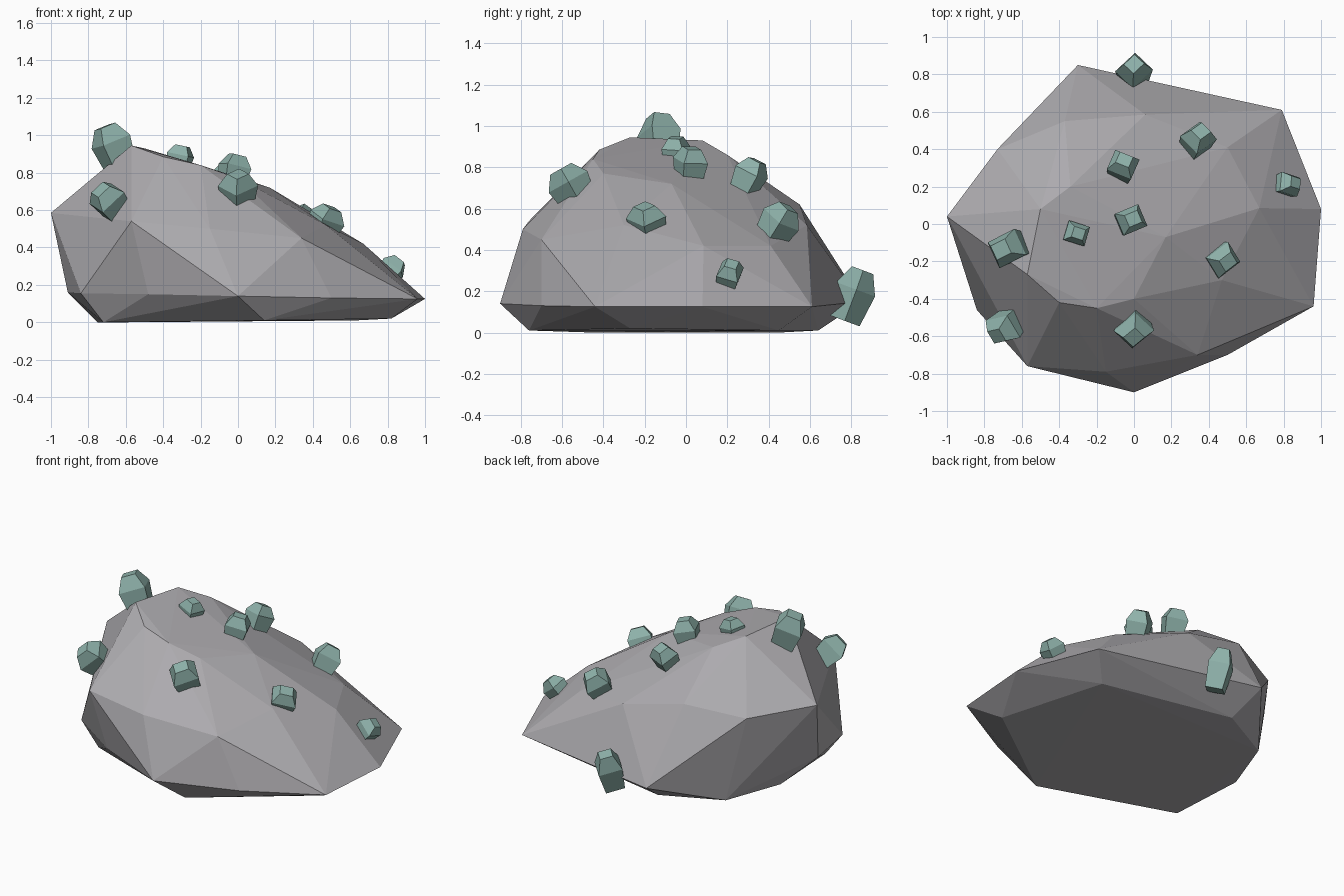
import bpy, bmesh
from mathutils import Vector, Matrix

if "Cube" in bpy.data.objects:
    bpy.data.objects.remove(bpy.data.objects["Cube"])


def material(name, rgb):
    m = bpy.data.materials.new(name)
    m.diffuse_color = (*rgb, 1)
    m.use_nodes = True
    m.node_tree.nodes["Principled BSDF"].inputs["Base Color"].default_value = m.diffuse_color
    return m


stone = material("grey stone", (0.42, 0.41, 0.43))
teal = material("pale teal crystal", (0.27, 0.44, 0.40))


def finish(bm, name, mat):
    bmesh.ops.recalc_face_normals(bm, faces=bm.faces)
    me = bpy.data.meshes.new(name)
    bm.to_mesh(me)
    bm.free()
    me.materials.append(mat)
    ob = bpy.data.objects.new(name, me)
    bpy.context.collection.objects.link(ob)
    return ob


# Boulder: flat-faceted hull through its base, widest rim, shoulders and crown
base = [(.82, -.27, .02), (.63, .45, .01), (-.24, .64, .01), (-.61, .45, 0),
        (-.75, .07, 0), (-.72, -.45, 0), (.14, -.76, .01)]
rim = [(0, -.9, .14), (.5, -.7, .13), (.96, -.44, .125), (1, .08, .125),
       (.79, .61, .125), (-.3, .85, .15), (-.91, -.10, .16), (-.84, -.46, .155),
       (-.48, -.70, .15)]
shoulders = [(-1, .04, .585), (-.73, .40, .56), (-.57, -.76, .54), (-.15, -.79, .5),
             (.34, -.70, .45), (.67, .085, .42), (.5, .41, .42), (.06, .585, .52),
             (-.37, .55, .62), (.47, -.3, .52)]
crown = [(-.57, -.27, .945), (-.5, .08, .93), (-.34, .2, .86), (-.4, -.42, .885),
         (-.2, -.45, .84), (0, -.4, .77), (.17, -.07, .72)]
bm = bmesh.new()
for p in base + rim + shoulders + crown:
    bm.verts.new(p)
hull = bmesh.ops.convex_hull(bm, input=bm.verts)
loose = [v for v in bm.verts if not v.link_faces]
bmesh.ops.delete(bm, geom=loose, context='VERTS')
finish(bm, "boulder", stone)


# Crystal: square prism flaring to a shoulder, then tapering to a small flat tip
def crystal(name, centre, axis, width, length, yaw):
    bm = bmesh.new()
    rings = []
    for z, r in ((-.5, .40), (.12, .50), (.5, .27)):
        rings.append([bm.verts.new((sx * r * width, sy * r * width * .9, z * length))
                      for sx, sy in ((-1, -1), (1, -1), (1, 1), (-1, 1))])
    for a, b in zip(rings, rings[1:]):
        for i in range(4):
            j = (i + 1) % 4
            bm.faces.new((a[i], a[j], b[j], b[i]))
    bm.faces.new(rings[0])
    bm.faces.new(rings[-1])
    turn = Vector((0, 0, 1)).rotation_difference(Vector(axis).normalized())
    bm.transform(Matrix.Translation(centre) @ turn.to_matrix().to_4x4()
                 @ Matrix.Rotation(yaw, 4, 'Z'))
    finish(bm, name, teal)


crystals = [
    ((-.67, -.13, .94), (-.35, -.05, .9), .17, .23, .45),
    ((-.69, -.55, .65), (-.45, -.5, .6), .16, .18, .4),
    ((0, -.56, .71), (0, -.45, .8), .16, .19, .75),
    ((-.31, -.05, .88), (.2, 0, .95), .12, .13, -.3),
    ((-.02, .02, .815), (.2, .1, .95), .14, .16, .4),
    ((-.06, .31, .76), (.1, .4, .85), .14, .16, -.4),
    ((.34, .45, .53), (.2, .5, .8), .15, .18, .7),
    ((.82, .21, .28), (.6, .15, .7), .12, .14, -.2),
    ((.47, -.19, .54), (.4, -.15, .85), .15, .16, .6),
    ((0, .81, .18), (0, .35, .94), .15, .26, .78),
]
for n, spec in enumerate(crystals, 1):
    crystal(f"crystal_{n}", *spec)
